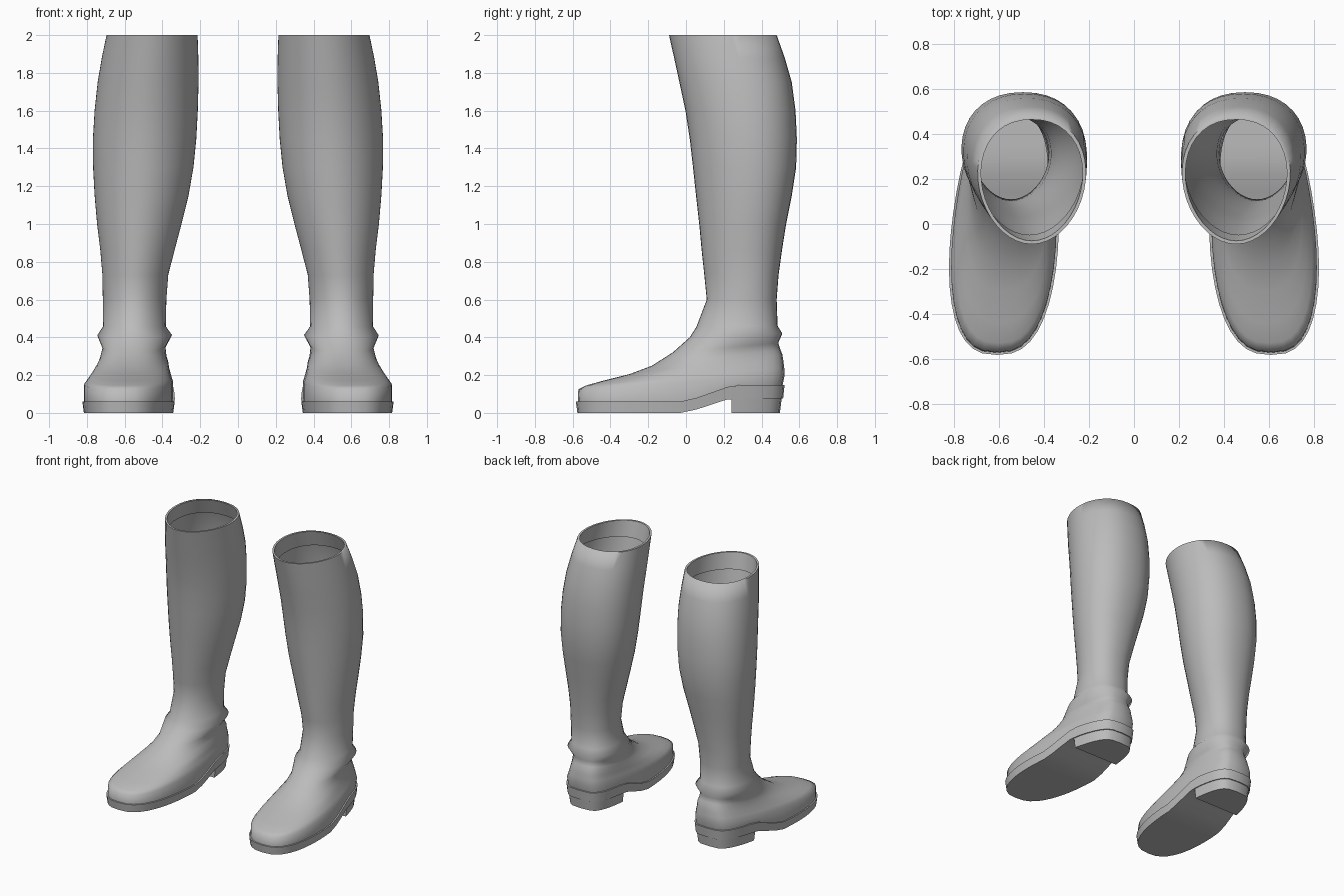
import bpy, bmesh
from math import sin, cos, pi, copysign, radians

N = 40  # points around every section

cube = bpy.data.objects.get("Cube")
if cube:
    bpy.data.objects.remove(cube, do_unlink=True)

leather = bpy.data.materials.new("grey leather")
leather.use_nodes = True
GREY = (0.5, 0.5, 0.5, 1)
leather.diffuse_color = GREY
leather.node_tree.nodes["Principled BSDF"].inputs["Base Color"].default_value = GREY


def lerp(a, b, t):
    return a + (b - a) * t


def ramp(y, start, end, low, high):
    t = min(1, max(0, (y - start) / (end - start)))
    return lerp(low, high, t)


def sole_top(y):
    return ramp(y, 0, 0.25, 0.06, 0.148)


def sole_bottom(y):
    return ramp(y, 0, 0.23, 0, 0.075)


def section(front, front_z, back, back_z, inner, outer, foot, height=None, grow=0):
    """Closed outline; foot blends from a calf shape (0) to a footprint (1)."""
    points = []
    half = (outer - inner) / 2 + grow
    length = (back - front) / 2 + grow
    for k in range(N):
        a = 2 * pi * k / N - pi / 2
        s, c = sin(a), cos(a)
        power = lerp(1, 0.75, foot) if s < 0 else lerp(0.9, 0.5, foot)
        width = half * (1 - lerp(-0.1, 0.1, foot) * s)
        x = (inner + outer) / 2 - 0.035 * foot * s
        x += copysign(abs(c) ** power, c) * width
        y = (front + back) / 2 + length * s
        z = height(y) if height else lerp(front_z, back_z, (s + 1) / 2)
        points.append((x, y, z))
    return points


def loft(bm, sections, side, caps):
    rings = [[bm.verts.new((x * side, y, z)) for x, y, z in pts] for pts in sections]
    for a, b in zip(rings, rings[1:]):
        for k in range(N):
            j = (k + 1) % N
            bm.faces.new((a[k], a[j], b[j], b[k]))
    if caps:  # strips across the outline follow its curved height
        for r in (rings[0], rings[-1]):
            bm.faces.new((r[0], r[1], r[-1]))
            for k in range(1, N // 2 - 1):
                bm.faces.new((r[k], r[k + 1], r[N - k - 1], r[N - k]))
            h = N // 2
            bm.faces.new((r[h - 1], r[h], r[h + 1]))


def finish(bm, name, angle):
    bmesh.ops.recalc_face_normals(bm, faces=bm.faces)
    mesh = bpy.data.meshes.new(name)
    bm.to_mesh(mesh)
    bm.free()
    mesh.materials.append(leather)
    mesh.shade_smooth()
    mesh.set_sharp_from_angle(angle=radians(angle))
    obj = bpy.data.objects.new(name, mesh)
    bpy.context.collection.objects.link(obj)


# front y, front z, back y, back z, inner x, outer x, foot blend
FOOT = [
    (-.57, .125, .522, .2, .345, .805, 1),
    (-.53, .145, .52, .24, .355, .785, .95),
    (-.44, .17, .515, .28, .365, .765, .85),
    (-.3, .205, .51, .31, .37, .745, .75),
    (-.18, .25, .5, .335, .38, .73, .6),
    (-.07, .32, .488, .37, .385, .717, .4),
    (.02, .4, .51, .42, .35, .745, .2),
    (.055, .455, .485, .46, .383, .715, .1),
]
# height, front y, back y, inner x, outer x
SHAFT = [
    (.6, .11, .48, .38, .715),
    (.73, .097, .49, .37, .717),
    (.86, .083, .508, .337, .728),
    (1, .07, .53, .3, .745),
    (1.15, .053, .56, .263, .758),
    (1.3, .037, .583, .237, .766),
    (1.45, .02, .587, .222, .767),
    (1.6, -.003, .58, .214, .758),
    (1.75, -.035, .56, .21, .742),
    (1.88, -.063, .523, .211, .72),
    (2, -.09, .48, .215, .695),
]
BASE = (-.573, 0, .512, 0, .345, .805, 1)

for label, side in (("left", 1), ("right", -1)):
    # Leather upper: footprint, instep, ankle ridge, calf and inner lip
    sections = [section(*BASE, height=sole_top)]
    sections += [section(*row) for row in FOOT]
    sections += [section(f, z, b, z, i, o, 0) for z, f, b, i, o in SHAFT]
    for z, f, b, i, o in reversed(SHAFT[-2:]):
        sections.append(section(f, z, b, z, i, o, 0, grow=-0.015))
    bm = bmesh.new()
    loft(bm, sections, side, False)
    finish(bm, label + "_boot_upper", 75)

    # Sole with a raised waist
    bm = bmesh.new()
    loft(bm, [section(*BASE, height=sole_bottom, grow=0.002),
              section(*BASE, height=sole_top, grow=0.01)], side, True)
    finish(bm, label + "_sole", 40)

    # Heel block, cut straight across its front
    bm = bmesh.new()
    loft(bm, [section(*BASE, height=lambda y: 0, grow=-0.015),
              section(*BASE, height=lambda y: 0.11, grow=-0.001)], side, True)
    cut = bmesh.ops.bisect_plane(bm, geom=bm.verts[:] + bm.edges[:] + bm.faces[:],
                                 plane_co=(0, 0.24, 0), plane_no=(0, 1, 0),
                                 clear_inner=True)
    edges = [e for e in cut["geom_cut"] if isinstance(e, bmesh.types.BMEdge)]
    bmesh.ops.contextual_create(bm, geom=edges)
    finish(bm, label + "_heel", 40)
